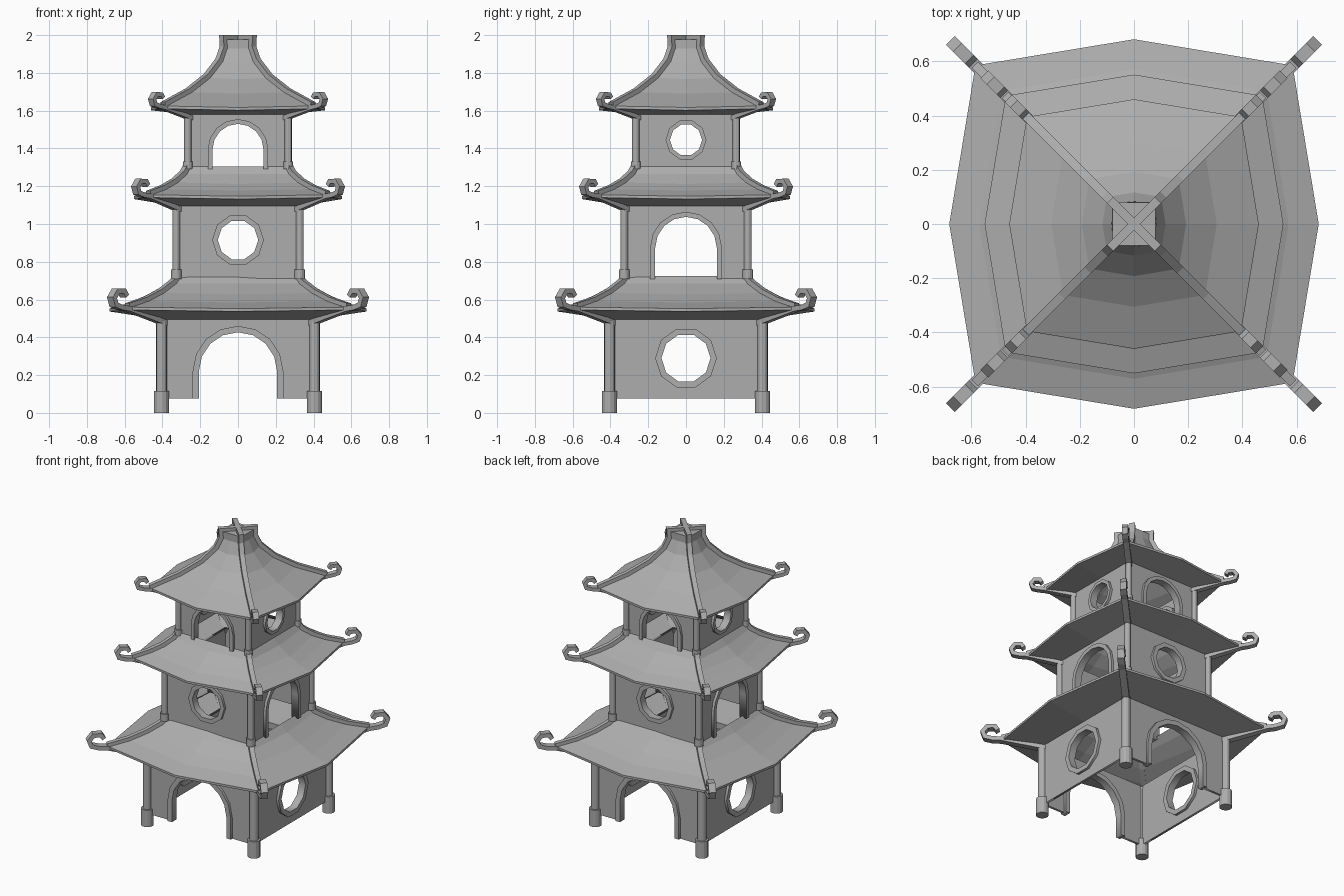
import bpy, bmesh
from math import pi, cos, sin, sqrt
from mathutils import Matrix, Vector

if "Cube" in bpy.data.objects:
    bpy.data.objects.remove(bpy.data.objects["Cube"])

# dark grey used for the whole building
GREY = bpy.data.materials.new("dark_grey")
GREY.diffuse_color = (.42, .42, .42, 1)
GREY.use_nodes = True
GREY.node_tree.nodes["Principled BSDF"].inputs["Base Color"].default_value = GREY.diffuse_color


def spin(k):
    return Matrix.Rotation(k * pi / 2, 4, 'Z')


def add_object(name, me, mat):
    me.materials.clear()
    me.materials.append(GREY)
    ob = bpy.data.objects.new(name, me)
    ob.matrix_world = mat
    bpy.context.collection.objects.link(ob)


def add_mesh(name, bm, mat=Matrix()):
    bmesh.ops.recalc_face_normals(bm, faces=bm.faces)
    me = bpy.data.meshes.new(name)
    bm.to_mesh(me)
    bm.free()
    add_object(name, me, mat)


def plate(name, loops, depth, offset, k):
    """Upright plate from 2D outlines (inner loops become holes), on side k."""
    cu = bpy.data.curves.new(name, 'CURVE')
    cu.dimensions, cu.fill_mode, cu.extrude = '2D', 'BOTH', depth / 2
    for loop in loops:
        sp = cu.splines.new('POLY')
        sp.points.add(len(loop) - 1)
        for p, (x, z) in zip(sp.points, loop):
            p.co = (x, z, 0, 1)
        sp.use_cyclic_u = True
    tmp = bpy.data.objects.new(name + "_outline", cu)
    bpy.context.collection.objects.link(tmp)
    bpy.context.view_layer.update()
    me = bpy.data.meshes.new_from_object(
        tmp.evaluated_get(bpy.context.evaluated_depsgraph_get()))
    bpy.data.objects.remove(tmp)
    add_object(name, me, spin(k) @ Matrix.Translation((0, -offset, 0))
               @ Matrix.Rotation(pi / 2, 4, 'X'))


def arch(r, spring, bottom):
    return ([(r, bottom)] + [(r * cos(i * pi / 8), spring + r * sin(i * pi / 8))
                             for i in range(9)] + [(-r, bottom)])


def decagon(r, z):
    return [(r * cos(i * pi / 5), z + r * sin(i * pi / 5)) for i in range(10)]


def strip(name, path, width, thick, k):
    """Bar following a (d, z) path in the diagonal plane of corner k."""
    pts = [Vector((d * sqrt(2), z)) for d, z in path]
    bm = bmesh.new()
    rings = []
    for i, p in enumerate(pts):
        a = (p - pts[i - 1]).normalized() if i else None
        b = (pts[i + 1] - p).normalized() if i < len(pts) - 1 else None
        a, b = a or b, b or a
        na, nb = Vector((-a.y, a.x)), Vector((-b.y, b.x))
        n = (na + nb).normalized()
        n *= thick / 2 / max(n.dot(na), 0.5)
        rings.append([bm.verts.new((p.x + s * n.x, t * width / 2, p.y + s * n.y))
                      for s, t in ((1, 1), (1, -1), (-1, -1), (-1, 1))])
    for r, q in zip(rings, rings[1:]):
        for j in range(4):
            bm.faces.new((r[j], r[(j + 1) % 4], q[(j + 1) % 4], q[j]))
    bm.faces.new(rings[0])
    bm.faces.new(rings[-1])
    add_mesh(name, bm, spin(k + 0.5))


def roof(name, profile, wall, zb, cap):
    """Hollow roof of octagonal rings whose side middles bow out."""
    n = len(profile)
    rows = [(c, z, 1 + 0.165 * min(1, i / 2)) for i, (c, z) in enumerate(profile)]
    c, z, m = rows[-1]
    rows += [(c, z - 0.015, m), (wall, zb, 1.0)]
    bm = bmesh.new()
    rings = []
    for i, (c, z, m) in enumerate(rows):
        ring = []
        for k in range(4):
            drop = 0.008 if 1 < i <= n else 0
            ring.append(bm.verts.new(spin(k) @ Vector((c, -c, z))))
            ring.append(bm.verts.new(spin(k) @ Vector((c * m, 0, z - drop))))
        rings.append(ring)
    for r, q in zip(rings, rings[1:]):
        for j in range(8):
            bm.faces.new((r[j], r[(j + 1) % 8], q[(j + 1) % 8], q[j]))
    if cap:
        bm.faces.new(rings[0])
    add_mesh(name, bm)


def post(name, p, r, z0, z1, k):
    bm = bmesh.new()
    bmesh.ops.create_cone(bm, cap_ends=True, segments=14, radius1=r, radius2=r,
                          depth=z1 - z0)
    add_mesh(name, bm, spin(k) @ Matrix.Translation((p, -p, (z0 + z1) / 2)))


CURL = [(.04, -.002), (.072, .012), (.082, .05), (.062, .086), (.028, .084), (.016, .058)]

# name, wall offset, wall bottom, wall top, post (bottom, base top, radius, base radius),
# arch (outer r, inner r, spring), window (outer r, inner r, z), arch on front?, curl scale, roof
TIERS = [
    ("lower", .405, .075, .495, (0, .115, .028, .04), (.24, .207, .22),
     (.163, .13, .29), True, 1.0,
     [(.318, .725), (.345, .685), (.41, .635), (.49, .592), (.585, .56)]),
    ("middle", .327, .71, 1.095, (.71, .76, .021, .029), (.19, .163, .875),
     (.137, .107, .915), False, .84,
     [(.268, 1.305), (.288, 1.265), (.337, 1.22), (.397, 1.185), (.473, 1.155)]),
    ("upper", .266, 1.29, 1.58, (1.29, 1.33, .019, .026), (.16, .135, 1.395),
     (.108, .085, 1.445), True, .72,
     [(.08, 1.978), (.076, 1.93), (.1, 1.86), (.165, 1.775), (.262, 1.698), (.395, 1.625)]),
]

for name, w, z0, z1, (pb, pt, pr, br), (ao, ai, sz), (wo, wi, wz), front, cs, prof in TIERS:
    for k in range(4):
        # walls with openings and their frames
        if (k % 2 == 0) == front:
            hole = arch((ao + ai) / 2, sz, z0)
            plate(name + "_arch_wall", [[(-w, z0), (-w, z1), (w, z1), (w, z0)] + hole],
                  .016, w - .008, k)
            plate(name + "_arch_frame", [arch(ao, sz, z0) + arch(ai, sz, z0)[::-1]],
                  .05, w - .008, k)
        else:
            plate(name + "_window_wall", [[(-w, z0), (-w, z1), (w, z1), (w, z0)],
                                          decagon((wo + wi) / 2, wz)], .016, w - .008, k)
            plate(name + "_window_frame", [decagon(wo, wz), decagon(wi, wz)],
                  .05, w - .008, k)
        # corner posts and their feet
        post(name + "_post", w, pr, pb, z1 - .01, k)
        post(name + "_post_foot", w, br, pb, pt, k)
        # rafter ending in an upturned hook
        c, z = prof[-1]
        hook = [(c + a * cs, z + b * cs) for a, b in CURL]
        strip(name + "_rafter_hook", [(w - .02, z1 - .02), ((w + c) / 2, (z + z1) / 2 - .01),
                                      (c, z - .008)] + hook, .045 * cs ** .5, .027 * cs ** .5, k)
        # hip ridge on the roof
        ridge = [(d, h + .007) for d, h in prof]
        if name == "upper":
            ridge = [(0, 1.986), (.078, 1.986)] + ridge[1:]
        strip(name + "_hip_ridge", ridge, .032, .028, k)
    roof(name + "_roof", prof, w, z1, name == "upper")
